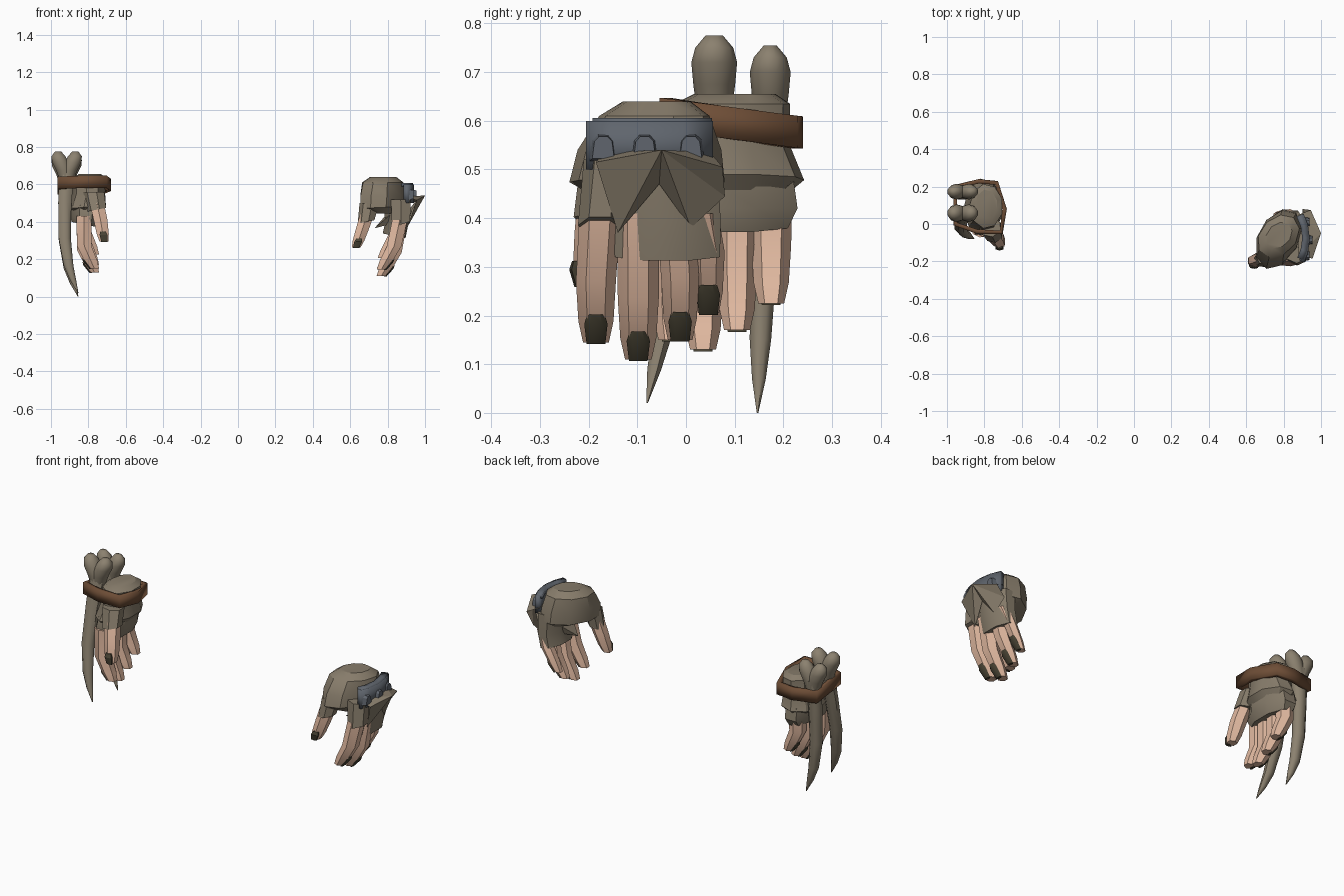
import bpy, bmesh, math
from mathutils import Vector

cube = bpy.data.objects.get("Cube")
if cube:
    bpy.data.objects.remove(cube, do_unlink=True)


def material(name, *rgb):
    mat = bpy.data.materials.new(name)
    mat.use_nodes = True
    mat.diffuse_color = (*rgb, 1)
    bsdf = mat.node_tree.nodes["Principled BSDF"]
    bsdf.inputs["Base Color"].default_value = (*rgb, 1)
    bsdf.inputs["Roughness"].default_value = 0.9
    return mat


cloth = material("grey brown cloth", 0.24, 0.2, 0.145)
bone = material("weathered bone", 0.26, 0.22, 0.16)
skin = material("skin", 0.76, 0.49, 0.355)
nail = material("dark nail", 0.065, 0.056, 0.034)
leather = material("brown leather", 0.155, 0.075, 0.037)
metal = material("blue grey metal", 0.115, 0.13, 0.153)


def build(name, mat, verts, faces, angle=32):
    """Mesh object with outward normals and angle based smoothing."""
    mesh = bpy.data.meshes.new(name)
    mesh.from_pydata([tuple(v) for v in verts], [], faces)
    bm = bmesh.new()
    bm.from_mesh(mesh)
    bmesh.ops.recalc_face_normals(bm, faces=bm.faces)
    bm.to_mesh(mesh)
    bm.free()
    mesh.materials.append(mat)
    obj = bpy.data.objects.new(name, mesh)
    bpy.context.scene.collection.objects.link(obj)
    bpy.ops.object.select_all(action='DESELECT')
    obj.select_set(True)
    bpy.context.view_layer.objects.active = obj
    bpy.ops.object.shade_smooth_by_angle(angle=math.radians(angle))
    return obj


def loft(name, mat, rings, sides=8, angle=32, shear=0):
    """Capped skin over level rings given as x, y, z, x radius, y radius, slope."""
    verts, faces = [], []
    for x, y, z, rx, ry, *slope in rings:
        for i in range(sides):
            a = math.tau * (i + 0.5) / sides
            dx, dy = rx * math.cos(a), ry * math.sin(a)
            lift = slope[0] * dx if slope else 0
            verts.append((x + dx + shear * dy, y + dy, z + lift))
    for r in range(len(rings) - 1):
        for i in range(sides):
            a, b = r * sides + i, r * sides + (i + 1) % sides
            faces.append((a, b, b + sides, a + sides))
    faces.append(tuple(range(sides)))
    faces.append(tuple(range(len(verts) - sides, len(verts))))
    return build(name, mat, verts, faces, angle)


def band(name, mat, points, height, thickness, closed):
    """Upright strip through the points, thickened."""
    verts = [Vector(p) + Vector((0, 0, s * height / 2)) for p in points for s in (-1, 1)]
    n = len(points)
    faces = []
    for i in range(n if closed else n - 1):
        a, b = 2 * i, 2 * ((i + 1) % n)
        faces.append((a, b, b + 1, a + 1))
    obj = build(name, mat, verts, faces)
    solid = obj.modifiers.new("thickness", 'SOLIDIFY')
    solid.thickness = thickness
    solid.offset = 0
    return obj


def fan(name, mat, tip, rim):
    """Pointed cloth flap: a tip joined to a rim of points."""
    n = len(rim)
    faces = [(0, i + 1, (i + 1) % n + 1) for i in range(n)]
    return build(name, mat, [tip] + rim, faces, 15)


def digit(name, base, mid, tip, r, nail_dir):
    """Six sided finger with a nail plate near its tip."""
    base, mid, tip, out = map(Vector, (base, mid, tip, nail_dir))
    pad = mid.lerp(tip, 0.65)
    steps = ((base, 1.12), (mid, 1.08), (pad, 0.95), (tip, 0.7))
    loft(name, skin, [(*p, r * k * (1 + 0.1 * abs(out.x)), r * k) for p, k in steps], 6)
    rx, ry = 0.01 + 0.014 * abs(out.y), 0.01 + 0.014 * abs(out.x)
    rows = ((0.54, 0.85, 0.75), (0.7, 0.88, 1), (1.03, 0.55, 0.8))
    loft(name + "_nail", nail,
         [(*(mid.lerp(tip, t) + out * r * k), rx * w, ry * w) for t, k, w in rows], 6)


# Fingers of both hands, listed from front to back as y, tip height and radius
names = ("index", "middle", "ring", "little")
left = ((-0.185, 0.145, 0.038), (-0.098, 0.11, 0.039),
        (-0.012, 0.15, 0.036), (0.046, 0.205, 0.031))
right = ((-0.03, 0.15, 0.038), (0.035, 0.13, 0.038),
         (0.105, 0.17, 0.038), (0.175, 0.225, 0.038))
for label, (y, z, r) in zip(names, left):
    digit(f"left_{label}_finger", (0.865, y * 0.9 - 0.01, 0.41),
          (0.835, y, z + 0.125), (0.767, y, z), r, (1, 0, 0))
for label, (y, z, r) in zip(names, right):
    digit(f"right_{label}_finger", (-0.823, y, 0.43),
          (-0.822, y, z + 0.12), (-0.768, y, z), r, (-1, 0, 0))

# Thumbs and their sleeves
digit("left_thumb", (0.69, -0.18, 0.44), (0.668, -0.188, 0.37),
      (0.632, -0.2, 0.262), 0.038, (0, -1, 0))
loft("left_thumb_sleeve", cloth, [(0.705, -0.17, 0.5, 0.055, 0.05),
                                  (0.687, -0.185, 0.4, 0.047, 0.047, 0.2)], 7)
digit("right_thumb", (-0.755, -0.045, 0.5), (-0.735, -0.075, 0.41),
      (-0.717, -0.105, 0.295), 0.039, (0.1, -1, 0))
loft("right_thumb_sleeve", cloth, [(-0.77, -0.015, 0.56, 0.06, 0.055),
                                   (-0.752, -0.05, 0.465, 0.052, 0.052, 0.2)], 7)

# Left glove: domed wrist wrap, knuckle cuff and index sleeve
loft("left_wrist_wrap", cloth, [
    (0.775, -0.06, 0.64, 0.068, 0.07), (0.772, -0.065, 0.61, 0.108, 0.115),
    (0.772, -0.075, 0.54, 0.118, 0.15), (0.772, -0.08, 0.475, 0.115, 0.162, 0.05),
    (0.785, -0.08, 0.445, 0.075, 0.11)], 9, shear=0.27)
loft("left_knuckle_cuff", cloth, [
    (0.85, -0.05, 0.51, 0.08, 0.125), (0.85, -0.04, 0.4, 0.068, 0.12),
    (0.835, -0.038, 0.325, 0.066, 0.117, -0.2)], 8)
loft("left_index_sleeve", cloth, [
    (0.87, -0.165, 0.52, 0.06, 0.045), (0.872, -0.177, 0.385, 0.056, 0.045, 0.35)], 6)
fan("left_outer_flap", cloth, (1, -0.05, 0.54), [
    (0.88, -0.17, 0.535), (0.955, -0.185, 0.515), (0.905, -0.14, 0.37),
    (0.93, -0.055, 0.47), (0.905, 0.01, 0.38), (0.9, 0.08, 0.445),
    (0.945, 0.075, 0.505), (0.88, 0.05, 0.535)])
fan("left_palm_flap", cloth, (0.73, -0.08, 0.365), [
    (0.84, -0.16, 0.46), (0.86, -0.12, 0.4), (0.85, 0.02, 0.4), (0.82, 0.03, 0.47)])

# Metal knuckle guard with raised studs
arc = [(0.925 - 1.9 * (y + 0.08) ** 2, y, 0.55) for y in (-0.2, -0.15, -0.08, -0.01, 0.05)]
band("knuckle_guard", metal, arc, 0.1, 0.03, False)
band("knuckle_guard_rim", metal,
     [(x - 0.008, y * 0.93, z + 0.046) for x, y, z in arc], 0.02, 0.035, False)
for i, y in enumerate((-0.17, -0.085, 0.01)):
    x = 0.94 - 1.9 * (y + 0.08) ** 2
    profile = [(-0.03, -0.03), (-0.024, 0.017), (-0.012, 0.03),
               (0.012, 0.03), (0.024, 0.017), (0.03, -0.03)]
    verts = [(x + d, y + u * k, 0.545 + v * k)
             for d, k in ((-0.02, 1), (0.014, 0.75)) for u, v in profile]
    walls = [(j, (j + 1) % 6, (j + 1) % 6 + 6, j + 6) for j in range(6)]
    build(f"guard_stud_{i + 1}", metal, verts,
          walls + [tuple(range(6)), tuple(range(6, 12))], 15)

# Right glove: rounded top, flared wrap and lower cuff
loft("right_wrist_wrap", cloth, [
    (-0.79, 0.1, 0.655, 0.06, 0.085), (-0.79, 0.095, 0.635, 0.09, 0.12),
    (-0.795, 0.09, 0.55, 0.09, 0.125), (-0.805, 0.09, 0.48, 0.105, 0.155, 0.1),
    (-0.81, 0.09, 0.45, 0.08, 0.12)], 9)
loft("right_knuckle_cuff", cloth, [
    (-0.81, 0.09, 0.49, 0.09, 0.14), (-0.815, 0.085, 0.42, 0.09, 0.156),
    (-0.82, 0.08, 0.385, 0.074, 0.14, -0.2)], 8)

# Leather belt holding the bones against the right wrist
loop = ((-0.955, 0.0), (-0.84, -0.04), (-0.71, -0.045), (-0.692, 0.08),
        (-0.735, 0.22), (-0.83, 0.228), (-0.955, 0.2))
band("leather_belt", leather,
     [(x, y, 0.608 - 0.14 * y) for x, y in loop], 0.066, 0.024, True)

# Two curved bone spikes, each with a forked knob on top
shaft = ((0.66, -0.916, 0.046), (0.5, -0.926, 0.038), (0.3, -0.926, 0.035),
         (0.15, -0.906, 0.028), (0.07, -0.882, 0.018), (0, -0.855, 0.002))
lobe = ((0.62, 0.002, 0.036), (0.675, 0.016, 0.043), (0.72, 0.034, 0.047),
        (0.75, 0.044, 0.039), (0.775, 0.046, 0.018))
for label, top, tip, low, drop in (("front", 0.058, -0.08, 0.02, 0),
                                   ("rear", 0.173, 0.147, 0, 0.02)):
    rings = []
    for z, x, r in shaft:
        t = 1 - z / 0.66
        rings.append((x, top + (tip - top) * t, z + low * t, r, r * 0.85))
    loft(f"{label}_bone_spike", bone, rings, 8, 50)
    for side, s in (("outer", -1), ("inner", 1)):
        loft(f"{label}_bone_{side}_knob", bone,
             [(-0.916 + s * dx, top, z - drop, r, r - drop / 4) for z, dx, r in lobe], 10, 60)
